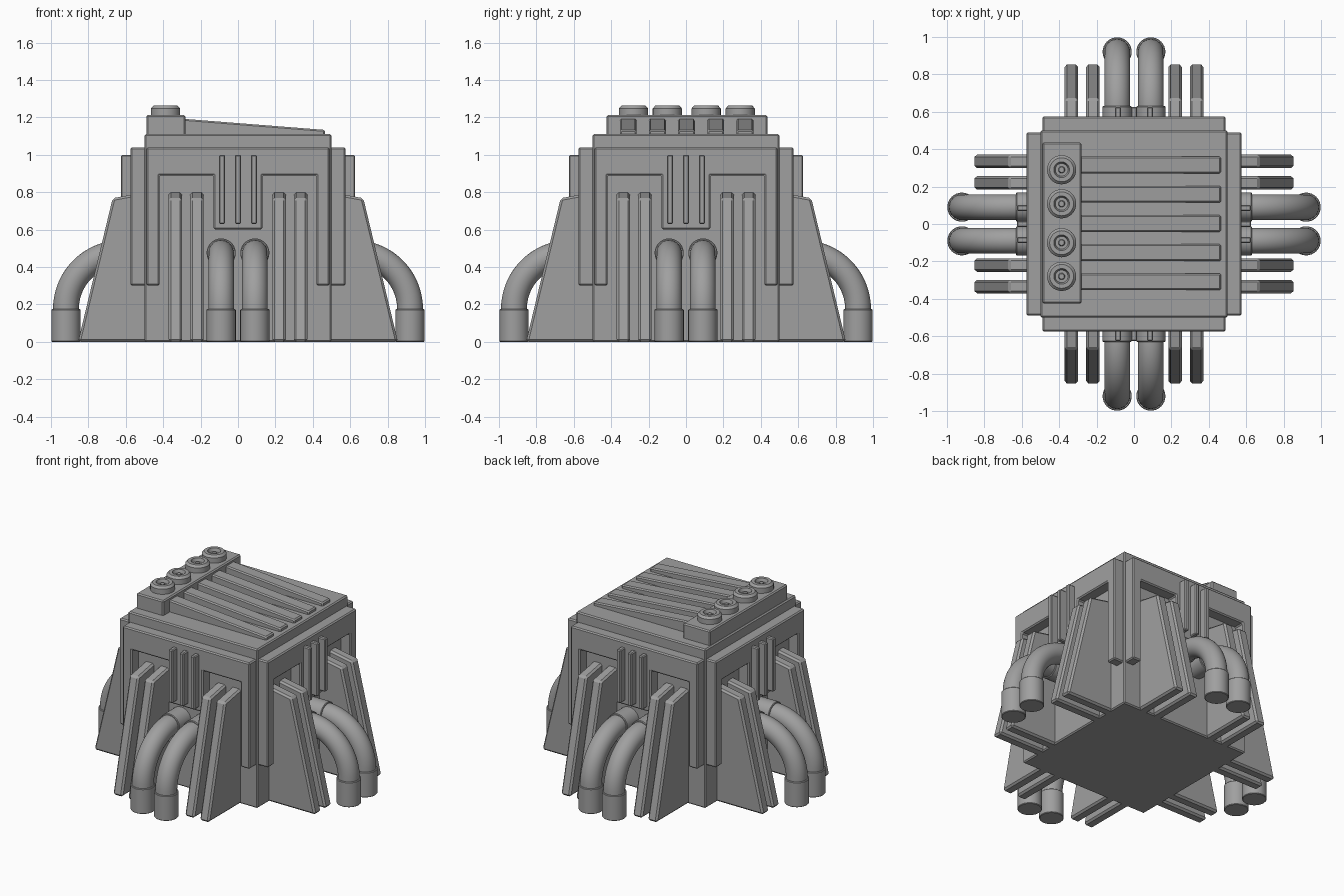
import bpy
import bmesh
from math import radians, pi, cos, sin
from mathutils import Matrix, Vector

old = bpy.data.objects.get("Cube")
if old:
    bpy.data.objects.remove(old)

grey = bpy.data.materials.new("concrete_grey")
grey.use_nodes = True
colour = (0.35, 0.35, 0.35, 1)
grey.diffuse_color = colour
grey.node_tree.nodes["Principled BSDF"].inputs["Base Color"].default_value = colour


def finish(name, bm, bevel=0.0, smooth=False):
    """Turn a bmesh into a linked object with material and edge finish."""
    bmesh.ops.recalc_face_normals(bm, faces=bm.faces)
    mesh = bpy.data.meshes.new(name)
    bm.to_mesh(mesh)
    bm.free()
    mesh.materials.append(grey)
    obj = bpy.data.objects.new(name, mesh)
    bpy.context.collection.objects.link(obj)
    if smooth:
        for poly in mesh.polygons:
            poly.use_smooth = True
        mesh.set_sharp_from_angle(angle=radians(35))
    if bevel:
        mod = obj.modifiers.new("edge_bevel", 'BEVEL')
        mod.width = bevel
        mod.segments = 1
        mod.limit_method = 'ANGLE'
    return obj


def prism(name, outline, axis, start, end, bevel=0.008):
    """Extrude an outline along an axis: 'x' takes (y, z), 'y' takes (x, z)."""
    bm = bmesh.new()
    if axis == 'x':
        verts = [bm.verts.new((start, a, b)) for a, b in outline]
        shift = Vector((end - start, 0, 0))
    else:
        verts = [bm.verts.new((a, start, b)) for a, b in outline]
        shift = Vector((0, end - start, 0))
    face = bm.faces.new(verts)
    ext = bmesh.ops.extrude_face_region(bm, geom=[face], use_keep_orig=True)
    moved = [g for g in ext["geom"] if isinstance(g, bmesh.types.BMVert)]
    bmesh.ops.translate(bm, verts=moved, vec=shift)
    return finish(name, bm, bevel)


def box(name, x, y, z, bevel=0.008):
    outline = [(x[0], z[0]), (x[1], z[0]), (x[1], z[1]), (x[0], z[1])]
    return prism(name, outline, 'y', y[0], y[1], bevel)


def lathe(name, profile, location, rotation=None, steps=32):
    """Revolve an (r, z) profile about z, then place it."""
    bm = bmesh.new()
    rings = [[bm.verts.new((r * cos(2 * pi * i / steps), r * sin(2 * pi * i / steps), z))
              for i in range(steps)] for r, z in profile]
    for low, high in zip(rings, rings[1:]):
        for i in range(steps):
            j = (i + 1) % steps
            bm.faces.new((low[i], low[j], high[j], high[i]))
    bm.faces.new(rings[0])
    bm.faces.new(rings[-1])
    place = Matrix.Translation(location) @ (rotation or Matrix())
    bmesh.ops.transform(bm, matrix=place, verts=bm.verts)
    return finish(name, bm, smooth=True)


def pipe_bend(name, x, inner_y, foot_z, bend, radius):
    """Quarter-circle pipe from a vertical foot to a horizontal wall end."""
    bm = bmesh.new()
    place = Matrix.Translation((x, inner_y - bend, foot_z))
    ring = bmesh.ops.create_circle(bm, segments=32, radius=radius, matrix=place)
    bmesh.ops.spin(bm, geom=ring["verts"] + bm.edges[:], cent=(x, inner_y, foot_z),
                   axis=(-1, 0, 0), angle=pi / 2, steps=20)
    return finish(name, bm, smooth=True)


# Main block
box("core_block", (-0.5, 0.5), (-0.5, 0.5), (0, 1.11))

# One wall, built on the front
side = []

half_plate = [(0.49, 1.04), (0.49, 0.30), (0.42, 0.30), (0.42, 0.89), (0.13, 0.89), (0.13, 0.60)]
plate = half_plate + [(-x, z) for x, z in reversed(half_plate)]
side.append(prism("wall_plate", plate, 'y', -0.575, -0.49))

for x in (-0.085, 0, 0.085):
    side.append(box("vent_bar", (x - 0.016, x + 0.016), (-0.625, -0.56), (0.63, 1.0), 0.006))

fin = [(-0.48, 0), (-0.855, 0), (-0.67, 0.768), (-0.48, 0.803)]
for x in (-0.335, -0.22, 0.22, 0.335):
    side.append(prism("buttress_fin", fin, 'x', x - 0.036, x + 0.036, 0.012))

lay_back = Matrix.Rotation(radians(90), 4, 'X')
for x in (-0.09, 0.09):
    side.append(pipe_bend("pipe", x, -0.62, 0.175, 0.3, 0.069))
    side.append(lathe("pipe_foot", [(0.074, 0), (0.078, 0.004), (0.078, 0.171), (0.074, 0.175)],
                      (x, -0.92, 0)))
    side.append(lathe("pipe_collar", [(0.078, 0), (0.078, 0.136), (0.074, 0.14)],
                      (x, -0.49, 0.475), lay_back))

# Repeat the wall on the other three sides
for turn, label in ((1, "left"), (2, "back"), (3, "right")):
    for part in side:
        twin = part.copy()
        twin.name = label + "_" + part.name
        twin.rotation_euler.z = turn * pi / 2
        bpy.context.collection.objects.link(twin)
for part in side:
    part.name = "front_" + part.name

# Roof ridge block with vent caps
box("roof_block", (-0.49, -0.28), (-0.425, 0.435), (1.10, 1.212))
cap = [(0.078, 0), (0.078, 0.038), (0.064, 0.053), (0.042, 0.053), (0.034, 0.03),
       (0.018, 0.03), (0.014, 0.042)]
for y in (-0.28, -0.1, 0.108, 0.29):
    lathe("roof_cap", cap, (-0.387, y, 1.21))

# Sloping roof ribs
rib = [(-0.30, 1.10), (0.465, 1.10), (0.465, 1.133), (-0.30, 1.193)]
for i in range(-2, 3):
    y = i * 0.156 + 0.003
    bar = prism("roof_rib", [(x, z) for x, z in rib], 'y', y - 0.045, y + 0.045)
